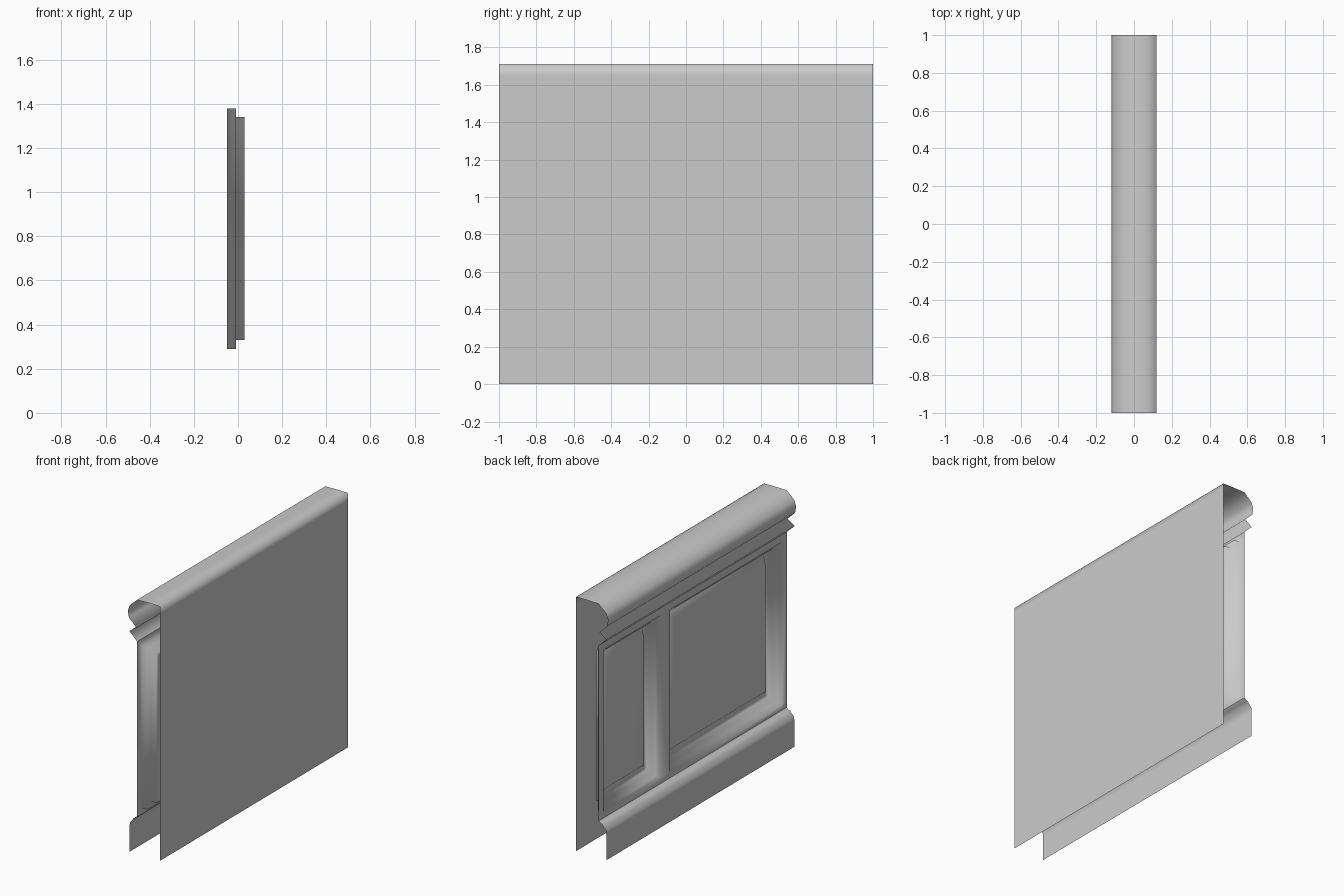
import bpy, bmesh

if "Cube" in bpy.data.objects:
    bpy.data.objects.remove(bpy.data.objects["Cube"])


def finish(name, bm, weighted=False):
    mesh = bpy.data.meshes.new(name)
    bmesh.ops.remove_doubles(bm, verts=bm.verts, dist=0.0005)
    bm.to_mesh(mesh)
    bm.free()
    mesh.shade_smooth()
    obj = bpy.data.objects.new(name, mesh)
    bpy.context.collection.objects.link(obj)
    if weighted:  # keeps the broad flat faces even
        obj.modifiers.new("weighted_normals", 'WEIGHTED_NORMAL')
    return obj


def extrude_profile(name, points):
    """Open strip: an (x, z) profile swept along y."""
    bm = bmesh.new()
    a, b = [[bm.verts.new((x, y, z)) for x, z in points] for y in (-1, 1)]
    for i in range(len(points) - 1):
        bm.faces.new((a[i], b[i], b[i + 1], a[i + 1]))
    return finish(name, bm, True)


def rect(bm, x, y0, y1, z0, z1):
    return [bm.verts.new((x, y, z)) for y, z in ((y0, z0), (y0, z1), (y1, z1), (y1, z0))]


# Flat back sheet and rounded cap rail with the small pointed bead beneath
extrude_profile("back_and_cap_rail", [
    (.12, 0), (.12, 1.65), (.12, 1.71), (.05, 1.712), (-.05, 1.71),
    (-.105, 1.66), (-.12, 1.62), (-.112, 1.575), (-.055, 1.52),
    (-.108, 1.485), (-.05, 1.43)])

# Baseboard with moulded top
extrude_profile("baseboard", [
    (-.05, .25), (-.062, .238), (-.078, .233), (-.085, .22),
    (-.104, .2), (-.107, .17), (-.107, 0)])

# Wall frame: rails and stiles around two openings
FACE = -.05
ys = [-1, -.95, .24, .34, .95, 1]
zs = [.25, .29, 1.38, 1.43]
bm = bmesh.new()
for i in range(5):
    for j in range(3):
        if not (j == 1 and i in (1, 3)):
            bm.faces.new(rect(bm, FACE, ys[i], ys[i + 1], zs[j], zs[j + 1])[::-1])

# Recessed panels: two steps in, then a raised field (inset, depth)
STEPS = [(0, FACE), (0, -.01), (.04, -.01), (.04, .03), (.08, .03), (.12, -.01)]
for i in (1, 3):
    rings = [rect(bm, x, ys[i] + d, ys[i + 1] - d, zs[1] + d, zs[2] - d) for d, x in STEPS]
    for a, b in zip(rings, rings[1:]):
        for k in range(4):
            n = (k + 1) % 4
            bm.faces.new((a[k], b[k], b[n], a[n]))
    bm.faces.new(rings[-1][::-1])
bmesh.ops.remove_doubles(bm, verts=bm.verts, dist=0.0005)
bmesh.ops.recalc_face_normals(bm, faces=bm.faces)
if sum(f.normal.x * f.calc_area() for f in bm.faces) > 0:
    bmesh.ops.reverse_faces(bm, faces=bm.faces)
finish("panelled_wall", bm, True)
